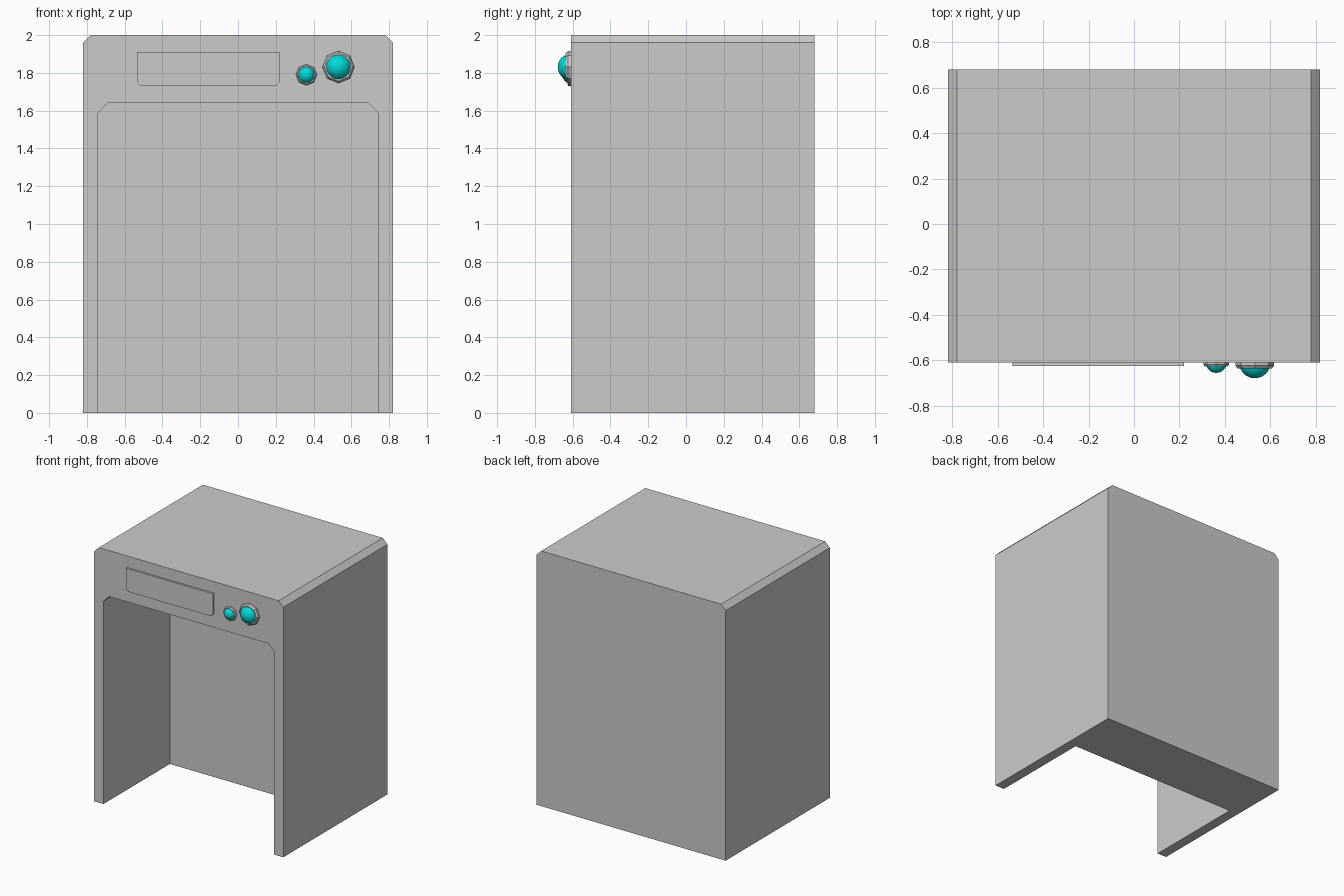
import bpy, bmesh, math
from mathutils import Matrix

if "Cube" in bpy.data.objects:
    bpy.data.objects.remove(bpy.data.objects["Cube"])

FRONT, BACK = -0.61, 0.68


def new_object(name, bm):
    bmesh.ops.recalc_face_normals(bm, faces=bm.faces[:])
    mesh = bpy.data.meshes.new(name)
    bm.to_mesh(mesh)
    bm.free()
    ob = bpy.data.objects.new(name, mesh)
    bpy.context.collection.objects.link(ob)
    return ob


def prism(name, profile, y0, y1):
    """Extrude an (x, z) outline along y."""
    bm = bmesh.new()
    face = bm.faces.new([bm.verts.new((x, y0, z)) for x, z in profile])
    ext = bmesh.ops.extrude_face_region(bm, geom=[face])
    for v in ext["geom"]:
        if isinstance(v, bmesh.types.BMVert):
            v.co.y = y1
    return new_object(name, bm)


def arch(half, bottom, top, cut):
    """Rectangle with chamfered top corners."""
    return [(-half, bottom), (half, bottom), (half, top - cut),
            (half - cut, top), (-half + cut, top), (-half, top - cut)]


# Cabinet with a recess open to the front and the bottom
cabinet = prism("cabinet", arch(0.82, 0, 2, 0.04), FRONT, BACK)
cutter = prism("recess_cutter", arch(0.74, -0.2, 1.64, 0.05), FRONT - 0.2, 0.213)
cutter.hide_render = True
mod = cabinet.modifiers.new("recess", "BOOLEAN")
mod.object = cutter
mod.operation = "DIFFERENCE"
mod.solver = "EXACT"
bpy.context.view_layer.objects.active = cabinet
bpy.ops.object.modifier_apply(modifier=mod.name)
bpy.data.objects.remove(cutter)

# Raised plate with clipped lower corners
prism("front_plate", [(-0.535, 1.91), (-0.535, 1.75), (-0.515, 1.73),
                      (0.2, 1.73), (0.22, 1.75), (0.22, 1.91)],
      FRONT + 0.005, -0.625)

# Lamp colour
cyan = bpy.data.materials.new("cyan_lamp")
cyan.diffuse_color = (0.0, 0.7, 0.7, 1)
cyan.use_nodes = True
cyan.node_tree.nodes["Principled BSDF"].inputs["Base Color"].default_value = cyan.diffuse_color


def lamp(prefix, x, z, s):
    # Octagonal tapered bezel, made ring by ring
    bm = bmesh.new()
    rings = []
    for r, d in [(0.085, 0), (0.085, 0.014), (0.075, 0.027)]:
        rings.append([bm.verts.new((x + s * r * math.cos(k * math.pi / 4),
                                    FRONT - s * d,
                                    z + s * r * math.sin(k * math.pi / 4)))
                      for k in range(8)])
    for a, b in zip(rings, rings[1:]):
        for k in range(8):
            n = (k + 1) % 8
            bm.faces.new((a[k], a[n], b[n], b[k]))
    bm.faces.new(rings[0])
    bm.faces.new(rings[-1])
    new_object(prefix + "_bezel", bm)

    # Smooth dome: front half of a sphere centred on the cabinet face
    bm = bmesh.new()
    bmesh.ops.create_uvsphere(bm, u_segments=24, v_segments=16, radius=0.069 * s)
    bmesh.ops.bisect_plane(bm, geom=bm.verts[:] + bm.edges[:] + bm.faces[:],
                           plane_co=(0, 0, 0), plane_no=(0, 0, -1), clear_outer=True)
    bm.transform(Matrix.Translation((x, FRONT, z)) @ Matrix.Rotation(math.pi / 2, 4, "X"))
    for f in bm.faces:
        f.smooth = True
    dome = new_object(prefix + "_dome", bm)
    dome.data.materials.append(cyan)


lamp("large_lamp", 0.532, 1.831, 1.0)
lamp("small_lamp", 0.362, 1.79, 0.66)
